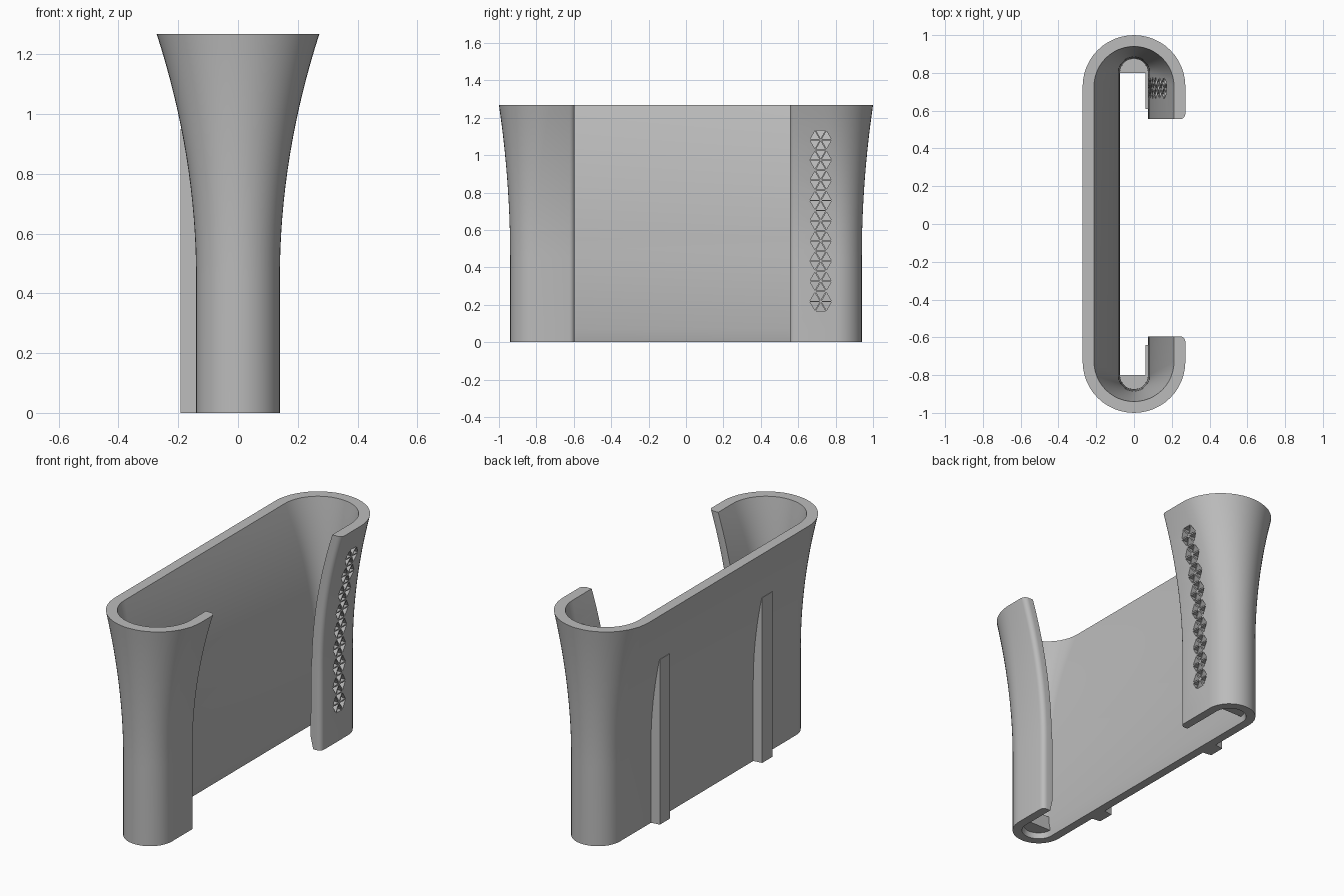
import bpy, bmesh
from math import sin, cos, pi, radians

default = bpy.data.objects.get("Cube")
if default:
    bpy.data.objects.remove(default)

HEIGHT = 1.267
LIP_BACK, LIP_FRONT = 0.555, -0.595

grey = bpy.data.materials.new("plain grey")
grey.diffuse_color = (0.5, 0.5, 0.5, 1)
grey.use_nodes = True
grey.node_tree.nodes["Principled BSDF"].inputs["Base Color"].default_value = (0.5, 0.5, 0.5, 1)


def loft(name, sections):
    """Skin a stack of equal-length closed sections and cap both ends."""
    bm = bmesh.new()
    rings = [[bm.verts.new(p) for p in sec] for sec in sections]
    n = len(rings[0])
    for a, b in zip(rings, rings[1:]):
        for i in range(n):
            j = (i + 1) % n
            bm.faces.new((a[i], a[j], b[j], b[i]))
    bm.faces.new(rings[0])
    bm.faces.new(rings[-1])
    bmesh.ops.recalc_face_normals(bm, faces=bm.faces)
    mesh = bpy.data.meshes.new(name)
    bm.to_mesh(mesh)
    bm.free()
    mesh.materials.append(grey)
    obj = bpy.data.objects.new(name, mesh)
    bpy.context.collection.objects.link(obj)
    return obj


def prism(name, outline, z0, z1):
    return loft(name, [[(x, y, z) for x, y in outline] for z in (z0, z1)])


def smooth(obj, angle=25):
    bpy.ops.object.select_all(action='DESELECT')
    obj.select_set(True)
    bpy.context.view_layer.objects.active = obj
    bpy.ops.object.shade_smooth_by_angle(angle=radians(angle))


def path(radius, centre, steps=24):
    """Both half-round ends of the C, running from back lip to front lip."""
    back = [(radius * cos(pi * i / steps), centre + radius * sin(pi * i / steps))
            for i in range(steps + 1)]
    return back + [(-x, -y) for x, y in back]


def shell_section(z, wall):
    flare = max(0, (z - 0.45) / (HEIGHT - 0.45)) ** 2
    half = 0.14 + 0.132 * flare
    centre = 0.94 + 0.06 * flare - half
    inner = half - wall
    # lip ends with rounded outer corners
    r = 0.028
    corner = [(half - r + r * cos(a), r - r * sin(a))
              for a in (pi * k / 8 for k in range(5))]
    outer = [(x, LIP_BACK + d) for x, d in reversed(corner)]
    outer += path(half, centre)
    outer += [(x, LIP_FRONT - d) for x, d in corner]
    inside = [(inner, LIP_BACK)] + path(inner, centre) + [(inner, LIP_FRONT)]
    return [(x, y, z) for x, y in outer + inside[::-1]]


# Flared C-shaped shell, relieved along its lower inside edge
levels = [(0, 0.05), (0.07, 0.066), (0.45, 0.064)]
levels += [(0.45 + (HEIGHT - 0.45) * k / 16, 0.06) for k in range(1, 17)]
shell = loft("flared_shell", [shell_section(z, w) for z, w in levels])

# Column of hexagonal grille cells, each split into six wedges
bm = bmesh.new()
PITCH, RADIUS, SHRINK = 0.108, 0.0624, 0.80
for row in range(9):
    cz = 0.65 + (row - 4) * PITCH
    for k in range(6):
        a, b = k * pi / 3, (k + 1) * pi / 3
        tri = [(0, 0), (RADIUS * cos(a), RADIUS * sin(a)), (RADIUS * cos(b), RADIUS * sin(b))]
        my = sum(p[0] for p in tri) / 3
        mz = sum(p[1] for p in tri) / 3
        tri = [(0.72 + my + (y - my) * SHRINK, cz + mz + (z - mz) * SHRINK) for y, z in tri]
        near, far = [[bm.verts.new((x, y, z)) for y, z in tri] for x in (0.03, 0.4)]
        bm.faces.new(near)
        bm.faces.new(far)
        for i in range(3):
            j = (i + 1) % 3
            bm.faces.new((near[i], near[j], far[j], far[i]))
bmesh.ops.recalc_face_normals(bm, faces=bm.faces)
mesh = bpy.data.meshes.new("grille_cutter")
bm.to_mesh(mesh)
bm.free()
mesh.materials.append(grey)
cutter = bpy.data.objects.new("grille_cutter", mesh)
bpy.context.collection.objects.link(cutter)

bpy.context.view_layer.objects.active = shell
cut = shell.modifiers.new("grille", 'BOOLEAN')
cut.operation = 'DIFFERENCE'
cut.solver = 'EXACT'
cut.object = cutter
bpy.ops.object.modifier_apply(modifier=cut.name)
bpy.data.objects.remove(cutter)
smooth(shell)

for side, tag, lip in ((1, "back", 0.61), (-1, "front", 0.64)):
    # Half-round floor closing the end of the shell
    arc = [(0.08 * cos(pi * i / 16), side * (0.8 + 0.08 * sin(pi * i / 16))) for i in range(17)]
    smooth(prism(tag + "_end_floor", arc, 0.03, 0.11))
    # Thin guide strip inside the lip
    prism(tag + "_guide_strip", [(0.06, side * lip), (0.085, side * lip),
                                 (0.085, side * 0.81), (0.06, side * 0.81)], 0.03, 0.11)
    # Tapered mounting rail on the outer wall
    y = side * 0.465
    prism(tag + "_mounting_rail", [(-0.13, y - 0.055), (-0.13, y + 0.055),
                                   (-0.192, y + 0.046), (-0.192, y - 0.046)], 0, 0.95)
